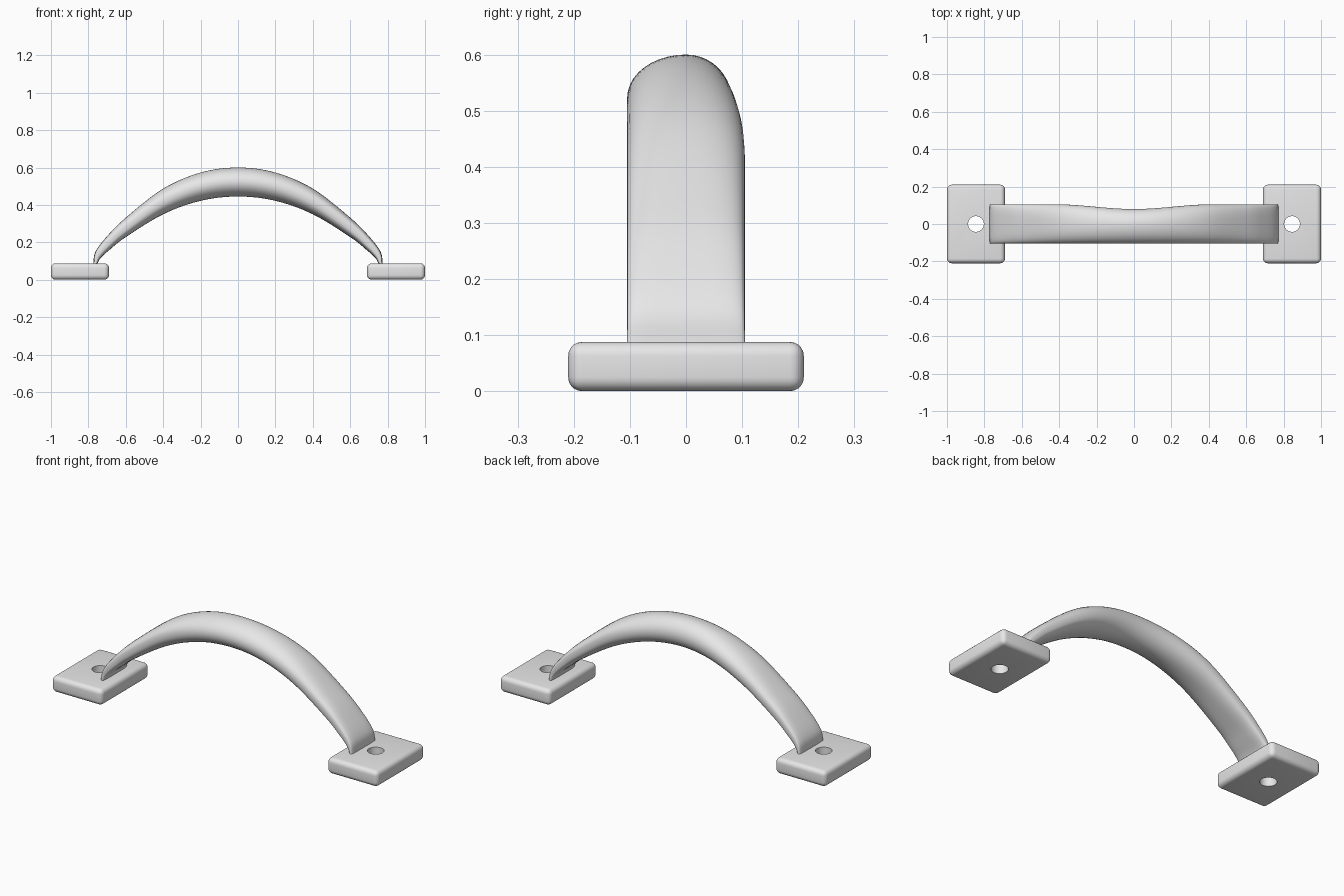
import bpy, bmesh, math
from mathutils import Vector

default = bpy.data.objects.get("Cube")
if default:
    bpy.data.objects.remove(default, do_unlink=True)

grey = bpy.data.materials.new("light_grey_metal")
grey.use_nodes = True
grey.diffuse_color = (0.8, 0.8, 0.8, 1)
grey.node_tree.nodes["Principled BSDF"].inputs["Base Color"].default_value = (0.8, 0.8, 0.8, 1)


def make_object(name, bm):
    bmesh.ops.recalc_face_normals(bm, faces=bm.faces)
    mesh = bpy.data.meshes.new(name)
    bm.to_mesh(mesh)
    bm.free()
    mesh.materials.append(grey)
    obj = bpy.data.objects.new(name, mesh)
    bpy.context.collection.objects.link(obj)
    return obj


def activate(obj):
    bpy.ops.object.select_all(action='DESELECT')
    obj.select_set(True)
    bpy.context.view_layer.objects.active = obj


def smooth_path(half, steps):
    """Mirror a half profile about x = 0 and run a smooth curve through it."""
    pts = [Vector((-x, z)) for x, z in reversed(half[1:])] + [Vector(p) for p in half]
    pts = [2 * pts[0] - pts[1]] + pts + [2 * pts[-1] - pts[-2]]
    path = []
    for a, b, c, d in zip(pts, pts[1:], pts[2:], pts[3:]):
        for i in range(steps):
            t = i / steps
            path.append(0.5 * (2 * b + (c - a) * t + (2 * a - 5 * b + 4 * c - d) * t**2
                               + (3 * b - a - 3 * c + d) * t**3))
    path.append(pts[-2])
    return path


def soft_power(v, p):
    return math.copysign(abs(v) ** p, v)


# Arched grip: round in the middle, thinning to flat ends
outer = smooth_path([(0, .6), (.2, .573), (.4, .487), (.6, .332), (.7, .233), (.762, .15), (.775, .08)], 8)
inner = smooth_path([(0, .445), (.2, .422), (.4, .35), (.6, .228), (.69, .157), (.735, .115), (.755, .08)], 8)
SIDES = 40
bm = bmesh.new()
rings = []
for top, low in zip(outer, inner):
    mid, half = (top + low) / 2, (top - low) / 2
    x = abs(mid.x)
    dip = math.cos(min(x / 0.42, 1) * math.pi / 2) ** 2
    power = 1 - 0.55 * (x / 0.765) ** 2
    ring = []
    for k in range(SIDES):
        a = 2 * math.pi * k / SIDES
        c, s = soft_power(math.cos(a), power), soft_power(math.sin(a), power)
        width = 0.105 - (0.025 * dip if c > 0 else 0)
        p = mid + half * s
        ring.append(bm.verts.new((p.x, width * c, p.y)))
    rings.append(ring)
for r0, r1 in zip(rings, rings[1:]):
    for k in range(SIDES):
        n = (k + 1) % SIDES
        bm.faces.new((r0[k], r0[n], r1[n], r1[k]))
bm.faces.new(rings[0])
bm.faces.new(rings[-1])
grip = make_object("arched_grip", bm)
activate(grip)
bpy.ops.object.shade_smooth_by_angle(angle=math.radians(40))

# Rounded mounting plates, each with a screw hole
for side, label in ((1, "left"), (-1, "right")):
    bm = bmesh.new()
    bmesh.ops.create_cube(bm, size=1)
    bmesh.ops.scale(bm, vec=(0.31, 0.42, 0.088), verts=bm.verts)
    bmesh.ops.translate(bm, vec=(0.845 * side, 0, 0.044), verts=bm.verts)
    bmesh.ops.bevel(bm, geom=bm.edges[:], offset=0.025, segments=5, profile=0.5, affect='EDGES')
    plate = make_object(label + "_mounting_plate", bm)

    bm = bmesh.new()
    bmesh.ops.create_cone(bm, cap_ends=True, segments=40, radius1=0.042, radius2=0.042, depth=0.4)
    bmesh.ops.translate(bm, vec=(0.845 * side, 0, 0.044), verts=bm.verts)
    cutter = make_object(label + "_hole_cutter", bm)
    cutter.hide_render = True

    cut = plate.modifiers.new("screw_hole", 'BOOLEAN')
    cut.operation = 'DIFFERENCE'
    cut.solver = 'EXACT'
    cut.object = cutter
    activate(plate)
    bpy.ops.object.modifier_apply(modifier=cut.name)
    bpy.data.objects.remove(cutter, do_unlink=True)
    bpy.ops.object.shade_smooth_by_angle(angle=math.radians(40))
